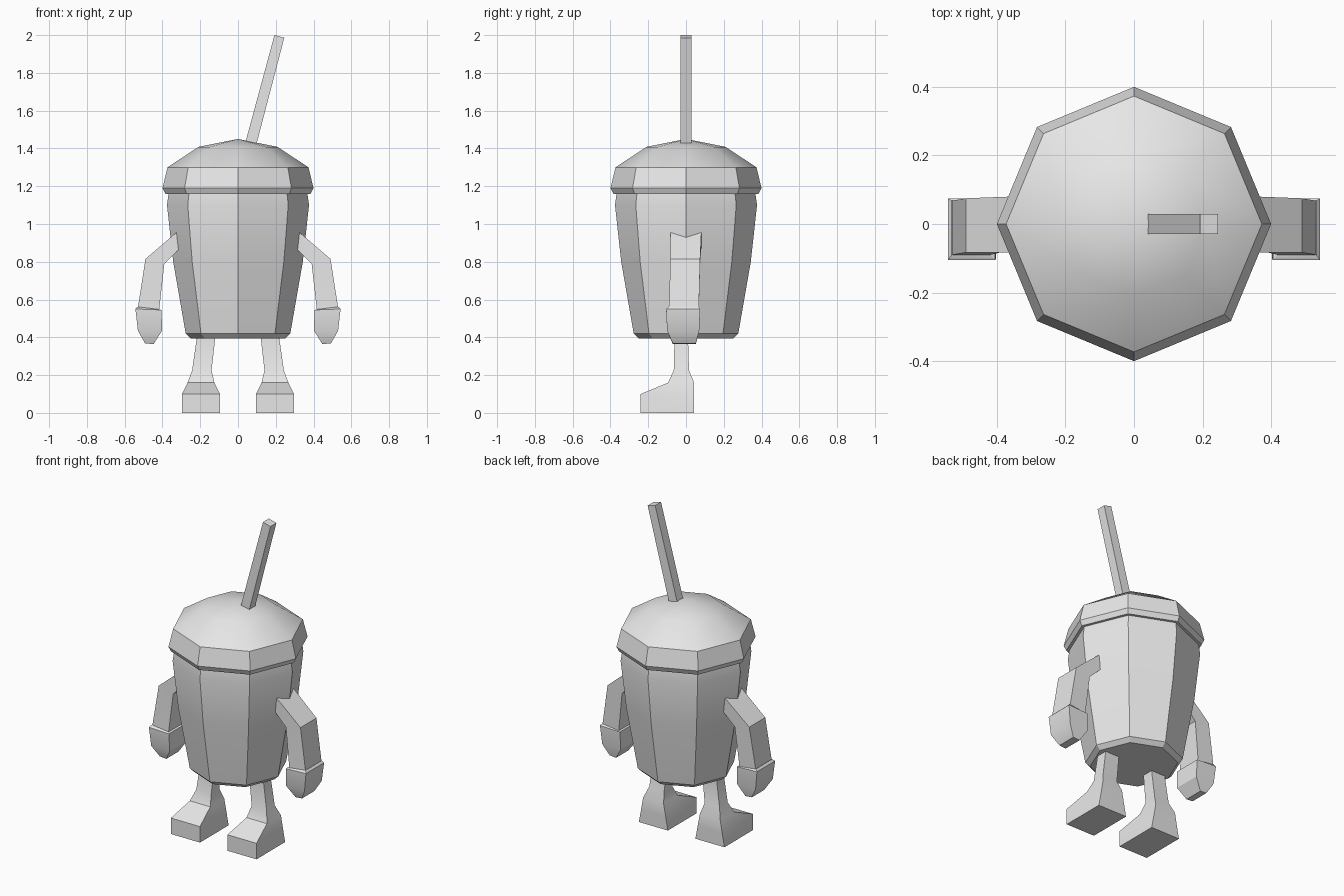
import bpy, bmesh, math

if "Cube" in bpy.data.objects:
    bpy.data.objects.remove(bpy.data.objects["Cube"])

grey = bpy.data.materials.new("plain grey")
grey.diffuse_color = (0.8, 0.8, 0.8, 1)
grey.use_nodes = True
grey.node_tree.nodes["Principled BSDF"].inputs["Base Color"].default_value = grey.diffuse_color


def loft(name, rings):
    """Skin a list of rings with equal point counts and cap both ends.
    A ring with a single point closes the shape to a tip."""
    bm = bmesh.new()
    loops = [[bm.verts.new(p) for p in ring] for ring in rings]
    for a, b in zip(loops, loops[1:]):
        n = len(a)
        for i in range(n):
            j = (i + 1) % n
            if len(b) == 1:
                bm.faces.new((a[i], a[j], b[0]))
            else:
                bm.faces.new((a[i], a[j], b[j], b[i]))
    for loop in (loops[0], loops[-1]):
        if len(loop) > 2:
            bm.faces.new(loop)
    bmesh.ops.recalc_face_normals(bm, faces=bm.faces)
    mesh = bpy.data.meshes.new(name)
    bm.to_mesh(mesh)
    bm.free()
    mesh.materials.append(grey)
    obj = bpy.data.objects.new(name, mesh)
    bpy.context.collection.objects.link(obj)
    bpy.ops.object.select_all(action='DESELECT')
    obj.select_set(True)
    bpy.context.view_layer.objects.active = obj
    bpy.ops.object.shade_smooth_by_angle(angle=math.radians(30))
    return obj


def octagon(r, z):
    if r == 0:
        return [(0, 0, z)]
    return [(r * math.cos(i * math.pi / 4), r * math.sin(i * math.pi / 4), z) for i in range(8)]


def section(side, outer, inner, front, back):
    """Four-sided limb section; outer and inner are (x, z) points."""
    (xo, zo), (xi, zi) = outer, inner
    return [(side * xo, front, zo), (side * xi, front, zi),
            (side * xi, back, zi), (side * xo, back, zo)]


# Cup body and domed lid
loft("cup", [octagon(r, z) for r, z in
             [(0.25, 0.395), (0.277, 0.42), (0.343, 0.8), (0.376, 1.1), (0.366, 1.17)]])
loft("lid", [octagon(r, z) for r, z in
             [(0.365, 1.16), (0.385, 1.16), (0.4, 1.19), (0.373, 1.3), (0.21, 1.408), (0, 1.45)]])

# Slanted square straw
loft("straw", [[(x, y, z) for x, y, z in
                [(x0, -0.029, z0), (x1, -0.029, z1), (x1, 0.029, z1), (x0, 0.029, z0)]]
               for x0, z0, x1, z1 in [(0.04, 1.435, 0.097, 1.42), (0.193, 2.0, 0.245, 1.986)]])

for side, label in ((-1, "left"), (1, "right")):
    # Bent arm, starting inside the cup
    loft(label + "_arm", [
        section(side, (0.28, 0.995), (0.28, 0.90), -0.083, 0.083),
        section(side, (0.49, 0.815), (0.39, 0.79), -0.083, 0.075),
        section(side, (0.531, 0.55), (0.418, 0.54), -0.09, 0.068)])

    # Mitten hand
    loft(label + "_hand", [
        section(side, (0.532, 0.562), (0.418, 0.548), -0.092, 0.068),
        section(side, (0.543, 0.55), (0.405, 0.545), -0.105, 0.075),
        section(side, (0.53, 0.435), (0.402, 0.435), -0.1, 0.07),
        section(side, (0.492, 0.368), (0.447, 0.364), -0.07, 0.052)])

    # Leg flaring into a wedge foot: (outer x, inner x, front y, front z, back y, back z, back inset)
    rings = []
    for xo, xi, yf, zf, yb, zb, inset in [
            (0.215, 0.118, -0.06, 0.42, 0.01, 0.42, 0),
            (0.243, 0.14, -0.065, 0.225, 0.016, 0.225, 0),
            (0.267, 0.125, -0.095, 0.16, 0.043, 0.16, 0),
            (0.296, 0.095, -0.24, 0.1, 0.043, 0.08, 0.015),
            (0.296, 0.095, -0.24, 0.0, 0.043, 0.0, 0)]:
        rings.append([(side * xo, yf, zf), (side * xi, yf, zf),
                      (side * (xi + inset), yb, zb), (side * (xo - inset), yb, zb)])
    loft(label + "_leg", rings)
